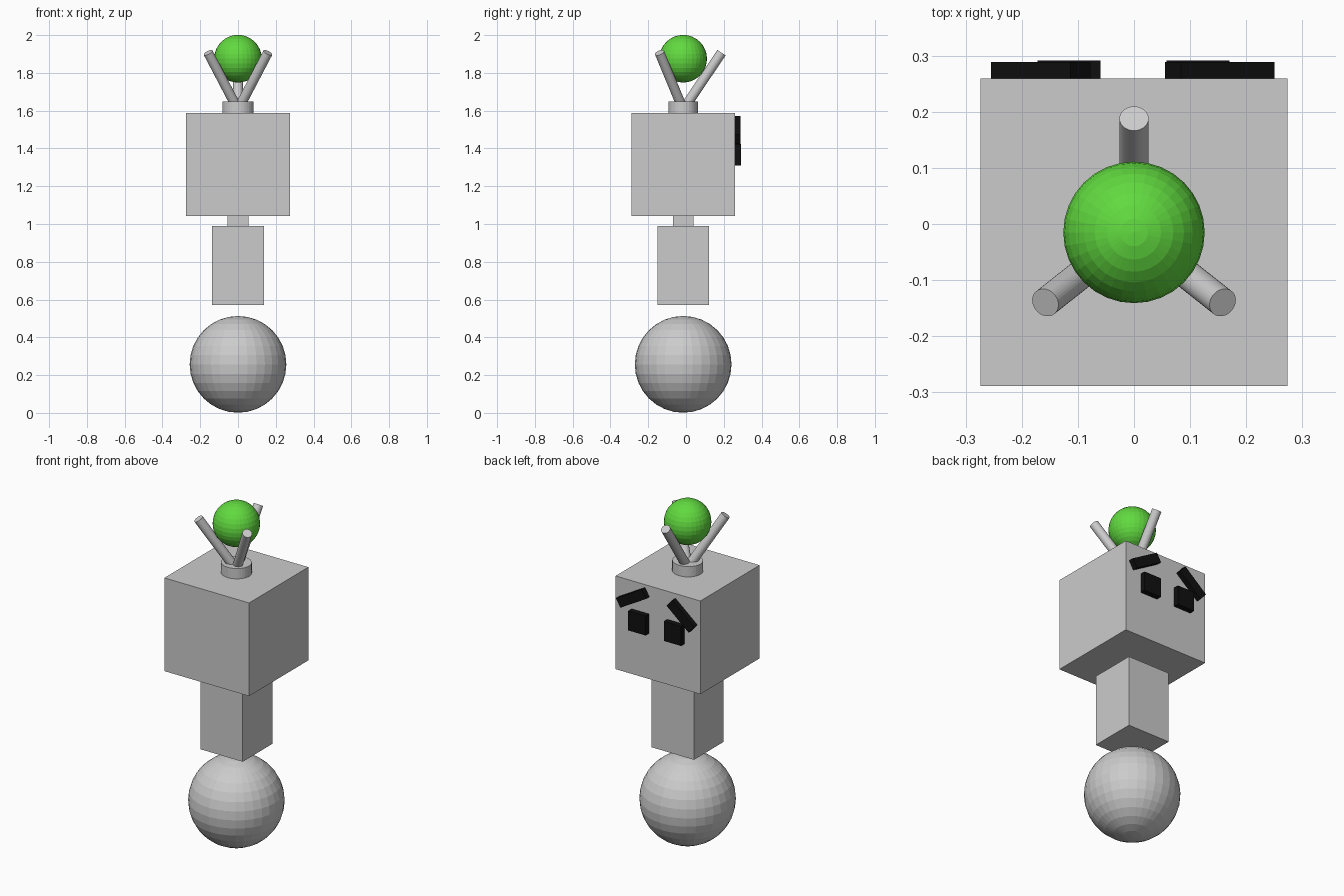
import bpy
from math import radians
from mathutils import Vector

if "Cube" in bpy.data.objects:
    bpy.data.objects.remove(bpy.data.objects["Cube"])

CY = -0.015  # depth centre of the figure


def material(name, color):
    m = bpy.data.materials.new(name)
    m.diffuse_color = color
    m.use_nodes = True
    m.node_tree.nodes["Principled BSDF"].inputs["Base Color"].default_value = m.diffuse_color
    return m


green = material("green", (0.12, 0.70, 0.05, 1))
black = material("black", (0.005, 0.005, 0.005, 1))


def finish(name, mat=None):
    o = bpy.context.object
    o.name = name
    if mat:
        o.data.materials.append(mat)
    return o


def box(name, loc, size, mat=None, tilt=0):
    bpy.ops.mesh.primitive_cube_add(size=1, location=loc, rotation=(0, radians(tilt), 0))
    o = finish(name, mat)
    o.scale = size
    return o


def ball(name, z, r, mat=None):
    bpy.ops.mesh.primitive_uv_sphere_add(segments=32, ring_count=16, radius=r, location=(0, CY, z))
    return finish(name, mat)


def rod(name, a, b, r):
    a, b = Vector(a), Vector(b)
    bpy.ops.mesh.primitive_cylinder_add(vertices=32, radius=r, depth=(b - a).length, location=(a + b) / 2)
    o = finish(name)
    o.rotation_euler = (b - a).to_track_quat('Z', 'Y').to_euler()
    return o


# Rolling base, torso, neck and head
ball("base_ball", 0.257, 0.256)
box("torso", (0, CY, 0.78), (0.274, 0.274, 0.42))
box("neck", (0, CY, 1.016), (0.11, 0.11, 0.06))
box("head", (0, CY, 1.315), (0.548, 0.548, 0.545))

# Collar with three prongs holding the green ball
collar = rod("collar", (0, CY, 1.58), (0, CY, 1.648), 0.083)
collar.scale.y = 0.95
for i, (x, y) in enumerate([(0, 0.188), (-0.158, -0.14), (0.158, -0.14)]):
    rod(f"prong_{i + 1}", (0, CY, 1.605), (x, y, 1.907), 0.026)
ball("green_ball", 1.875, 0.126, green)

# Eyes on the back face
for side, x in (("right", 0.114), ("left", -0.116)):
    box(f"{side}_eye", (x, 0.273, 1.366), (0.112, 0.036, 0.114), black)

# Eyebrows, inner ends raised, the left one steeper
box("right_brow", (0.153, 0.272, 1.499), (0.193, 0.034, 0.056), black, 30)
box("left_brow", (-0.166, 0.272, 1.480), (0.185, 0.034, 0.056), black, -40)
